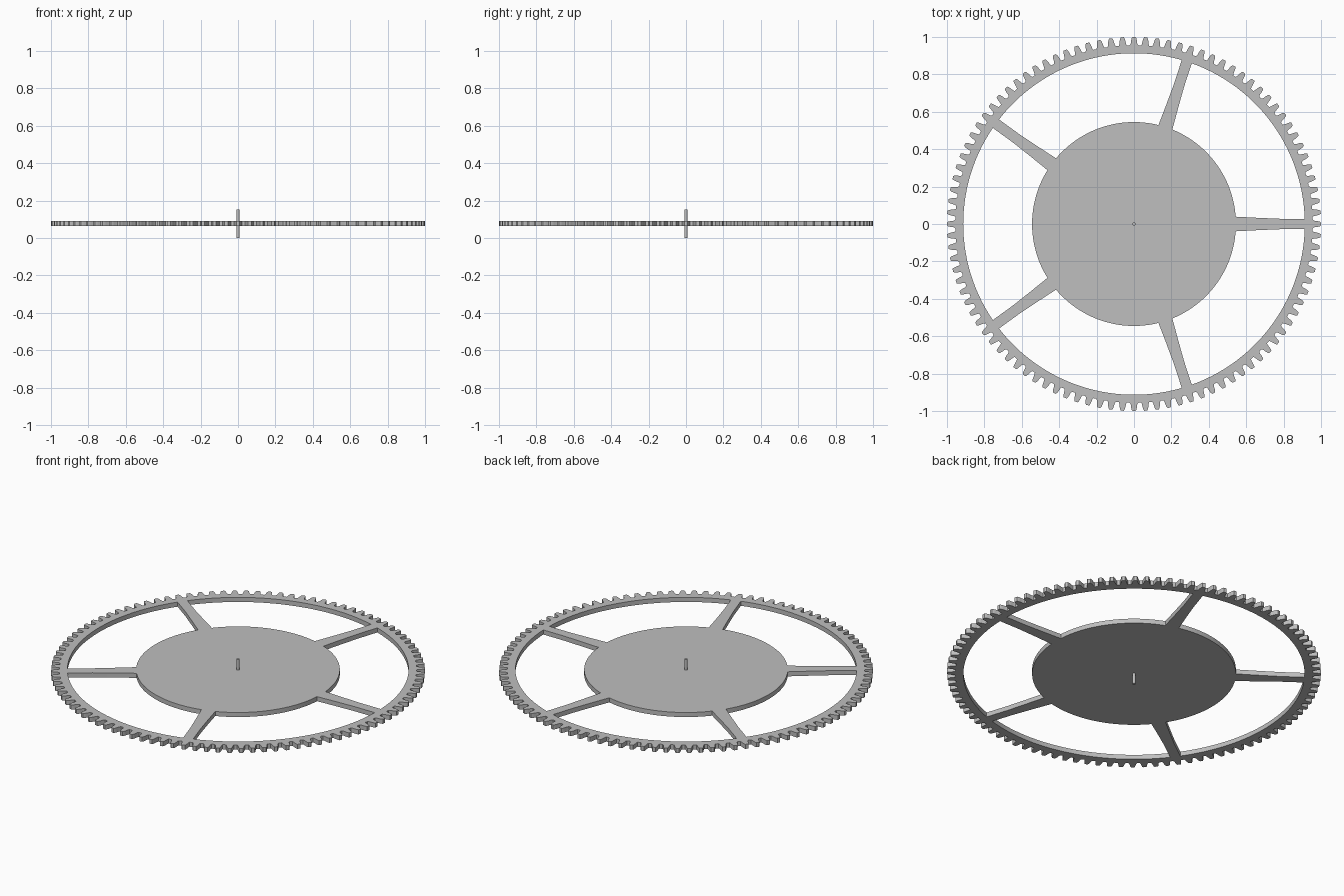
import bpy
from math import sin, cos, pi, asin, sqrt

if "Cube" in bpy.data.objects:
    bpy.data.objects.remove(bpy.data.objects["Cube"])

TEETH, SPOKES = 100, 5
HUB_R, RIM_R = 0.545, 0.913
MID_Z, THICK = 0.076, 0.027

grey = bpy.data.materials.new("plain grey")
grey.use_nodes = True
colour = (0.52, 0.52, 0.52, 1)
grey.diffuse_color = colour
grey.node_tree.nodes["Principled BSDF"].inputs["Base Color"].default_value = colour


def polar(r, a):
    return (r * cos(a), r * sin(a))


def arc(r, a0, a1, steps=28):
    return [polar(r, a0 + (a1 - a0) * i / steps) for i in range(steps + 1)]


def add_outline(curve, points):
    spline = curve.splines.new("POLY")
    spline.points.add(len(points) - 1)
    for p, (x, y) in zip(spline.points, points):
        p.co = (x, y, 0, 1)
    spline.use_cyclic_u = True


def finish(obj):
    bpy.ops.object.select_all(action="DESELECT")
    obj.select_set(True)
    bpy.context.view_layer.objects.active = obj
    if obj.type == "CURVE":
        bpy.ops.object.convert(target="MESH")
        obj = bpy.context.object
    obj.data.materials.clear()
    obj.data.materials.append(grey)
    bpy.ops.object.shade_smooth_by_angle(angle=pi / 7)


# Toothed outer edge: one half-tooth flank, mirrored and repeated
flank = [(0.36, 0.956), (0.29, 0.965), (0.25, 0.98), (0.20, 0.993), (0.13, 1.0)]
tooth = [(-f, r) for f, r in flank] + [(f, r) for f, r in reversed(flank)]
pitch = 2 * pi / TEETH
gear_edge = [polar(r, (i + f) * pitch) for i in range(TEETH) for f, r in tooth]

# Openings between the tapered spokes: (distance out, half width)
taper = [(HUB_R, 0.039), (0.66, 0.033), (0.78, 0.028), (RIM_R, 0.028)]
side = [(r, asin(w / r)) for r, w in taper]
step = 2 * pi / SPOKES

wheel = bpy.data.curves.new("gear_wheel", "CURVE")
wheel.dimensions = "2D"
wheel.fill_mode = "BOTH"
wheel.extrude = THICK / 2
add_outline(wheel, gear_edge)
for i in range(SPOKES):
    a, b = i * step, (i + 1) * step
    window = [polar(r, a + t) for r, t in side]
    window += arc(RIM_R, a + side[-1][1], b - side[-1][1])[1:-1]
    window += [polar(r, b - t) for r, t in reversed(side)]
    window += arc(HUB_R, b - side[0][1], a + side[0][1])[1:-1]
    add_outline(wheel, window)
gear = bpy.data.objects.new("gear_wheel", wheel)
gear.location.z = MID_Z
bpy.context.collection.objects.link(gear)
finish(gear)

# Thin axle through the centre
bpy.ops.mesh.primitive_cylinder_add(vertices=24, radius=0.009, depth=2 * MID_Z,
                                    location=(0, 0, MID_Z))
axle = bpy.context.object
axle.name = "axle"
finish(axle)
